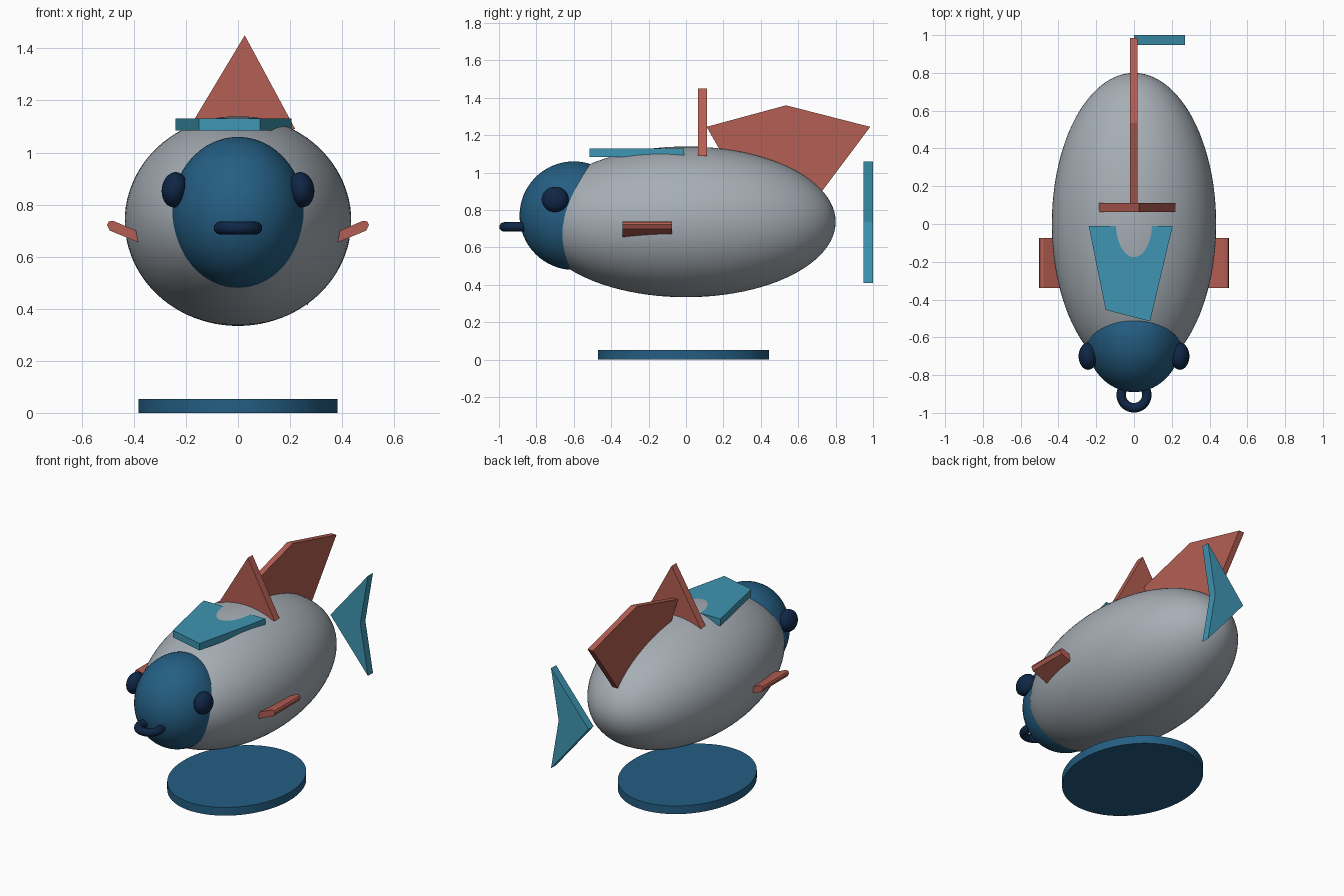
import bpy, bmesh, math
from mathutils import Matrix, Vector

if "Cube" in bpy.data.objects:
    bpy.data.objects.remove(bpy.data.objects["Cube"])


def material(name, r, g, b):
    m = bpy.data.materials.new(name)
    lin = [((c / 255 + 0.055) / 1.055) ** 2.4 for c in (r, g, b)]
    m.diffuse_color = (*lin, 1)
    m.use_nodes = True
    m.node_tree.nodes["Principled BSDF"].inputs["Base Color"].default_value = m.diffuse_color
    return m


GREY = material("body grey", 166, 174, 181)
BLUE = material("deep blue", 36, 94, 131)
NAVY = material("dark navy", 15, 38, 70)
RED = material("coral red", 180, 94, 83)
TEAL = material("teal", 62, 149, 178)


def finish(bm, name, mat, smooth=False):
    bmesh.ops.recalc_face_normals(bm, faces=bm.faces[:])
    me = bpy.data.meshes.new(name)
    bm.to_mesh(me)
    bm.free()
    me.materials.append(mat)
    ob = bpy.data.objects.new(name, me)
    bpy.context.collection.objects.link(ob)
    if smooth:
        bpy.ops.object.select_all(action='DESELECT')
        ob.select_set(True)
        bpy.context.view_layer.objects.active = ob
        bpy.ops.object.shade_smooth_by_angle(angle=math.radians(35))
    return ob


def ellipsoid(name, centre, radii, mat, tilt=0, seg=64):
    bm = bmesh.new()
    m = (Matrix.Translation(centre) @ Matrix.Rotation(tilt, 4, 'Y')
         @ Matrix.Diagonal((*radii, 1)))
    bmesh.ops.create_uvsphere(bm, u_segments=seg, v_segments=seg // 2, radius=1, matrix=m)
    return finish(bm, name, mat, True)


def plate(name, outline, axis, lo, hi, mat, smooth=False):
    """Extrude a 2D outline along the given axis from lo to hi."""
    def place(p, t):
        c = list(p)
        c.insert(axis, t)
        return Vector(c)
    bm = bmesh.new()
    face = bm.faces.new([bm.verts.new(place(p, lo)) for p in outline])
    new = bmesh.ops.extrude_face_region(bm, geom=[face])["geom"]
    shift = place((0, 0), hi - lo)
    bmesh.ops.translate(bm, vec=shift, verts=[v for v in new if isinstance(v, bmesh.types.BMVert)])
    return finish(bm, name, mat, smooth)


# Body and head
ellipsoid("body", (0, 0, 0.737), (0.435, 0.80, 0.403), GREY, seg=96)
ellipsoid("head", (0, -0.60, 0.77), (0.256, 0.29, 0.29), BLUE)

# Eyes and side fins, mirrored
fin_profile = [(0.30, 0.66), (0.396, 0.702), (0.48, 0.738), (0.497, 0.735),
               (0.503, 0.722), (0.492, 0.70), (0.39, 0.658), (0.30, 0.618)]
for side, label in ((-1, "left"), (1, "right")):
    ellipsoid(label + "_eye", (side * 0.243, -0.70, 0.857), (0.05, 0.072, 0.068),
              NAVY, side * -0.12, 32)
    plate(label + "_side_fin", [(side * x, z) for x, z in fin_profile], 1, -0.34, -0.075, RED)

# Mouth ring
bpy.ops.mesh.primitive_torus_add(major_segments=48, minor_segments=16, major_radius=0.068,
                                 minor_radius=0.025, location=(0, -0.905, 0.71))
mouth = bpy.context.object
mouth.name = "mouth"
mouth.data.materials.append(NAVY)
bpy.ops.object.shade_smooth_by_angle(angle=math.radians(35))

# Oval base
oval = [(0.383 * math.cos(a), -0.013 + 0.458 * math.sin(a))
        for a in (math.tau * i / 64 for i in range(64))]
plate("base", oval, 2, 0, 0.053, BLUE, True)

# Back plate lying on top of the body
plate("back_plate", [(-0.24, -0.01), (0.205, -0.01), (0.085, -0.515), (-0.15, -0.455)],
      2, 1.085, 1.13, TEAL)

# Triangular cross fin
plate("cross_fin", [(-0.19, 1.09), (0.22, 1.09), (0.026, 1.45)], 1, 0.063, 0.112, RED)

# Long dorsal fin along the back
plate("dorsal_fin", [(0.11, 1.245), (0.535, 1.36), (0.985, 1.245), (0.70, 0.865), (0.32, 0.88)],
      0, -0.02, 0.018, RED)

# Tail chevron
plate("tail", [(0, 0.735), (0.27, 1.06), (0.215, 0.735), (0.27, 0.41)], 1, 0.948, 1.0, TEAL)
